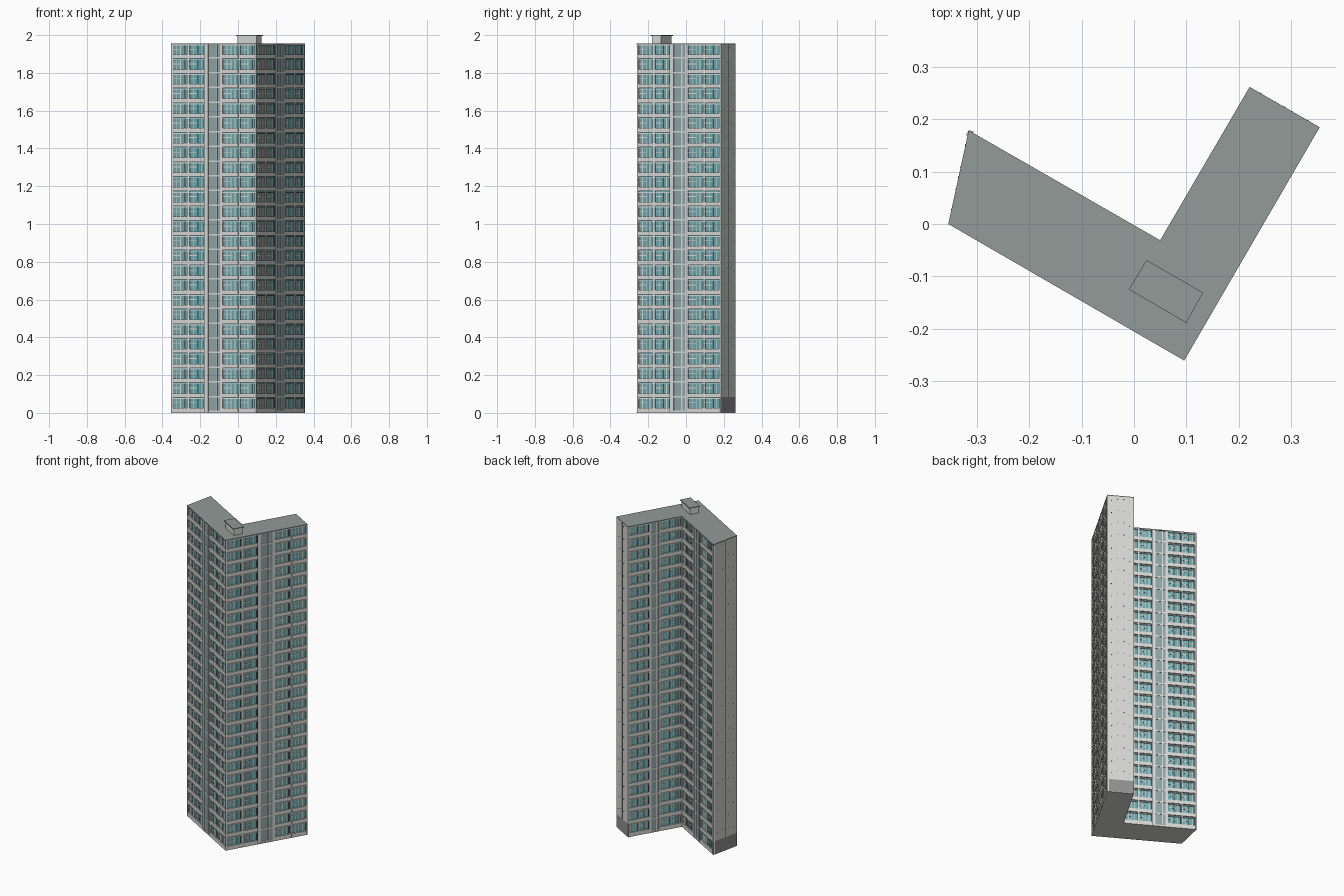
import bpy, bmesh
from mathutils import Vector

if "Cube" in bpy.data.objects:
    bpy.data.objects.remove(bpy.data.objects["Cube"], do_unlink=True)


def material(name, r, g, b):
    m = bpy.data.materials.new(name)
    m.use_nodes = True
    m.diffuse_color = (r, g, b, 1)
    m.node_tree.nodes["Principled BSDF"].inputs["Base Color"].default_value = (r, g, b, 1)
    return m


WALL = material("pale concrete", 0.69, 0.69, 0.67)
GLASS = material("teal glass", 0.15, 0.39, 0.42)
PANEL = material("blue grey panel", 0.28, 0.38, 0.39)
ROOF = material("roof grey", 0.29, 0.325, 0.315)
BASE = material("base grey", 0.29, 0.29, 0.29)
DARK = material("dark frame", 0.06, 0.075, 0.075)

# Plan of the two wings, counter-clockwise
PLAN = [Vector(p) for p in ((-0.355, 0.0), (0.096, -0.261), (0.355, 0.185),
                            (0.221, 0.262), (0.05, -0.031), (-0.316, 0.179))]
TOP = 1.955
WALL_TOP = TOP - 0.006
FLOORS = 25
STEP = WALL_TOP / FLOORS
DEPTH = 0.010


def finish(name, bm, mat):
    bmesh.ops.recalc_face_normals(bm, faces=bm.faces)
    mesh = bpy.data.meshes.new(name)
    bm.to_mesh(mesh)
    bm.free()
    mesh.materials.append(mat)
    ob = bpy.data.objects.new(name, mesh)
    bpy.context.collection.objects.link(ob)


def add_prism(bm, plan, z0, z1):
    low = [bm.verts.new((p.x, p.y, z0)) for p in plan]
    high = [bm.verts.new((p.x, p.y, z1)) for p in plan]
    bm.faces.new(low[::-1])
    bm.faces.new(high)
    n = len(plan)
    for i in range(n):
        j = (i + 1) % n
        bm.faces.new((low[i], low[j], high[j], high[i]))


def prism(name, plan, z0, z1, mat):
    bm = bmesh.new()
    add_prism(bm, plan, z0, z1)
    finish(name, bm, mat)


def inset(plan, d):
    """Move every side of a plan inwards by d."""
    out = []
    for i, p in enumerate(plan):
        a = (p - plan[i - 1]).normalized()
        b = (plan[(i + 1) % len(plan)] - p).normalized()
        na, nb = Vector((-a.y, a.x)), Vector((-b.y, b.x))
        out.append(p + (na + nb) * d / (1 + na.dot(nb)))
    return out


class Facade:
    """Collects boxes lying on one side of the plan, one mesh per part."""

    def __init__(self, name, a, b):
        self.name, self.a, self.b = name, a, b
        d = (b - a).normalized()
        self.out = Vector((d.y, -d.x))
        self.parts = {}

    def box(self, part, mat, u0, u1, z0, z1, back=-DEPTH, front=0.0):
        bm, _ = self.parts.setdefault(part, (bmesh.new(), mat))
        p, q = self.a.lerp(self.b, u0), self.a.lerp(self.b, u1)
        add_prism(bm, [p + self.out * front, q + self.out * front,
                       q + self.out * back, p + self.out * back], z0, z1)

    def build(self):
        for part, (bm, mat) in self.parts.items():
            finish(self.name + "_" + part, bm, mat)


# Glazed core, roof slab and ground slab
prism("glass_core", inset(PLAN, DEPTH - 0.003), 0.003, WALL_TOP, GLASS)
prism("roof_slab", PLAN, WALL_TOP, TOP, ROOF)
prism("ground_slab", PLAN, 0, 0.004, WALL)

BAYS = ((0.015, 0.195), (0.215, 0.39), (0.605, 0.79), (0.808, 0.985))
PIERS = ((0, 0.015), (0.195, 0.215), (0.39, 0.435), (0.575, 0.605), (0.79, 0.808), (0.985, 1))


def window_facade(name, a, b):
    f = Facade(name, a, b)
    for u0, u1 in PIERS:
        f.box("piers", WALL, u0, u1, 0.004, WALL_TOP, front=-0.001)
    # Stairwell strip in the middle
    f.box("stair_panel", PANEL, 0.435, 0.575, 0.004, WALL_TOP, front=-0.005)
    f.box("stair_mullion", WALL, 0.525, 0.54, 0.004, WALL_TOP, front=-0.002)
    f.box("stair_groove", DARK, 0.388, 0.394, 0.004, WALL_TOP, front=-0.0005)
    for k in range(FLOORS):
        z = k * STEP
        head = z + STEP - 0.004
        f.box("stair_sills", WALL, 0.435, 0.575, z + 0.004, z + 0.012, front=-0.003)
        for u0, u1 in BAYS:
            w = u1 - u0
            # Balcony front, lintel, window divisions
            f.box("balcony_fronts", WALL, u0, u1, z + 0.004, z + 0.026)
            f.box("lintels", WALL, u0, u1, head, z + STEP, front=-0.001)
            for t in (0.24, 0.49, 0.74):
                u = u0 + w * t
                f.box("mullions", WALL, u, u + 0.008, z + 0.026, head, front=-0.005)
            u = u0 + w * 0.93
            f.box("frames", DARK, u, u + 0.010, z + 0.026, head, front=-0.006)
            f.box("transoms", WALL, u0, u0 + w * 0.49, z + 0.052, z + 0.056, front=-0.005)
    f.build()


def end_wall(name, a, b):
    f = Facade(name, a, b)
    f.box("wall", WALL, 0, 1, 0.083, WALL_TOP)
    f.box("base", BASE, 0, 1, 0.004, 0.083)
    f.box("seam", DARK, 0.492, 0.508, 0.083, WALL_TOP, back=-0.001, front=0.0006)
    # Small vents on each floor
    for k in range(1, FLOORS):
        for u, rise in ((0.15, 0.045), (0.38, 0.06), (0.62, 0.06), (0.83, 0.045)):
            z = k * STEP + rise
            f.box("vents", DARK, u, u + 0.022, z, z + 0.005, back=-0.001, front=0.0006)
    f.build()


A, B, C, D, E, F = PLAN
for name, p, q in (("front_facade", A, B), ("left_facade", B, C),
                   ("inner_left_facade", D, E), ("inner_back_facade", E, F)):
    window_facade(name, p, q)
end_wall("left_end", C, D)
end_wall("right_end", F, A)

# Rooftop plant room with an overhanging cap
room = [Vector(p) for p in ((-0.01, -0.125), (0.1, -0.189), (0.132, -0.131), (0.024, -0.069))]
prism("plant_room", inset(room, 0.006), TOP - 0.005, 1.995, WALL)
prism("plant_room_cap", room, 1.994, 2.0, ROOF)
